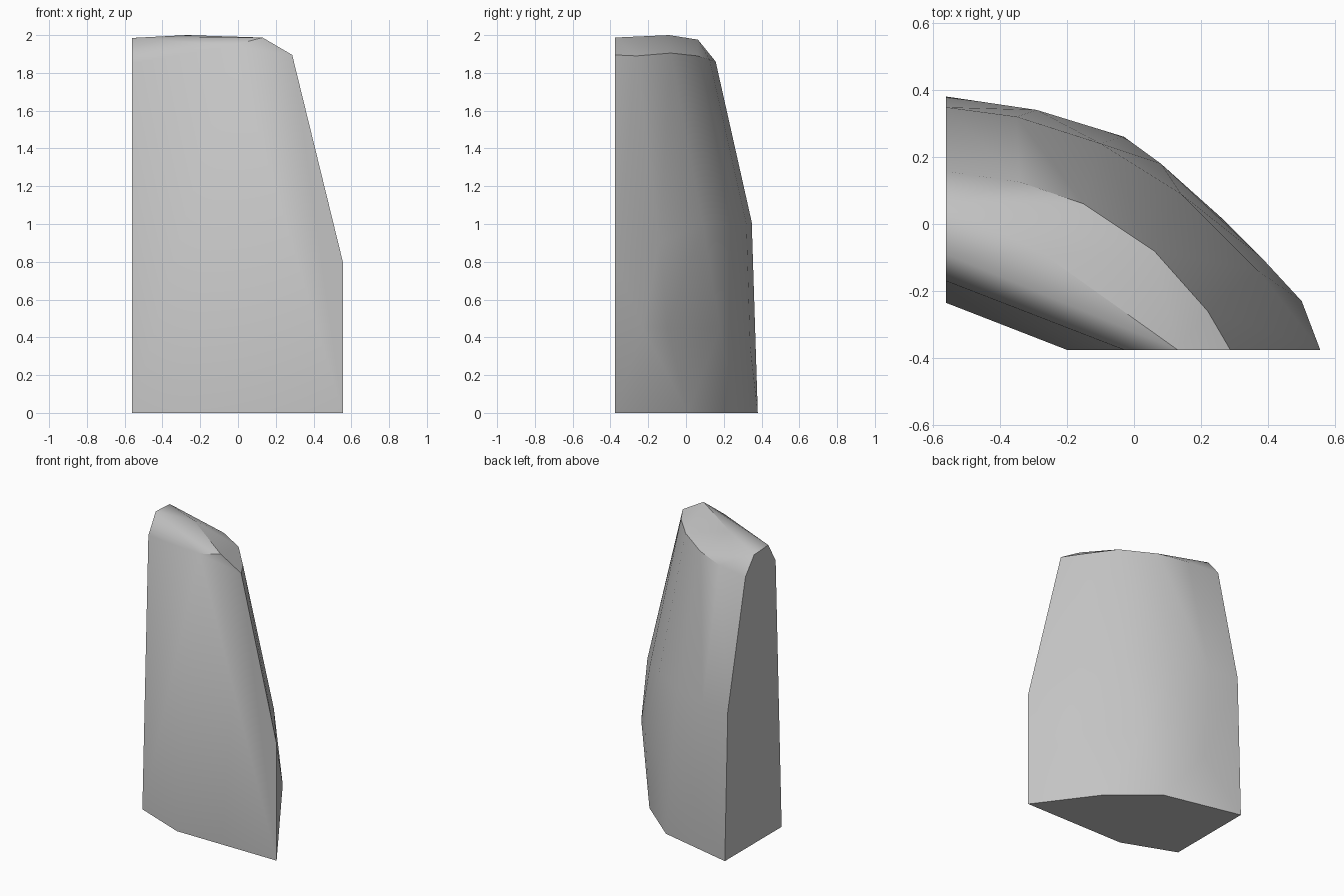
import bpy, bmesh, math

cube = bpy.data.objects.get("Cube")
if cube:
    bpy.data.objects.remove(cube, do_unlink=True)

# One plain stone colour
stone = bpy.data.materials.new("stone_grey")
stone.use_nodes = True
colour = (0.55, 0.55, 0.55, 1)
stone.diffuse_color = colour
stone.node_tree.nodes["Principled BSDF"].inputs["Base Color"].default_value = colour

LEFT, FRONT = -0.56, -0.375    # the two flat cut sides

# Outline of the ground face
base = [(LEFT, .38, 0), (-.03, .26, 0), (.27, .01, 0), (.555, FRONT, 0),
        (-.2, FRONT, 0), (LEFT, -.235, 0)]
# Bulging curved wall, low and at mid height
belly = [(-.29, .34, .35), (.08, .18, .45), (.38, -.10, .45),
         (.5, -.23, .45), (.555, FRONT, .8)]
waist = [(LEFT, .348, 1.01), (-.35, .32, 1.0), (-.1, .24, 1.0),
         (.14, .09, 1.0), (.37, -.14, .9)]
# Shoulder where the wall meets the chamfer
shoulder = [(LEFT, .157, 1.86), (-.34, .125, 1.87), (-.15, .06, 1.89),
            (.06, -.08, 1.905), (.22, -.26, 1.89), (.287, FRONT, 1.895),
            (-.03, FRONT, 1.945), (LEFT, -.17, 1.85)]
# Gently domed top
crown = [(LEFT, .063, 1.976), (LEFT, -.09, 1.985), (-.27, -.09, 2.0),
         (.13, FRONT, 1.987)]

# Wrap the outlines in one faceted solid
bm = bmesh.new()
for ring in (base, belly, waist, shoulder, crown):
    for p in ring:
        bm.verts.new(p)
hull = bmesh.ops.convex_hull(bm, input=bm.verts)
loose = {g for g in hull["geom_interior"] + hull["geom_unused"]
         if isinstance(g, bmesh.types.BMVert)}
bmesh.ops.delete(bm, geom=list(loose), context="VERTS")
bmesh.ops.dissolve_limit(bm, angle_limit=math.radians(1),
                         verts=bm.verts, edges=bm.edges)
bmesh.ops.recalc_face_normals(bm, faces=bm.faces)

mesh = bpy.data.meshes.new("rock_slab")
bm.to_mesh(mesh)
bm.free()
mesh.materials.append(stone)
rock = bpy.data.objects.new("rock_slab", mesh)
bpy.context.collection.objects.link(rock)

# Soft shading with crisp cut edges
bpy.ops.object.select_all(action="DESELECT")
rock.select_set(True)
bpy.context.view_layer.objects.active = rock
bpy.ops.object.shade_smooth_by_angle(angle=math.radians(30))
